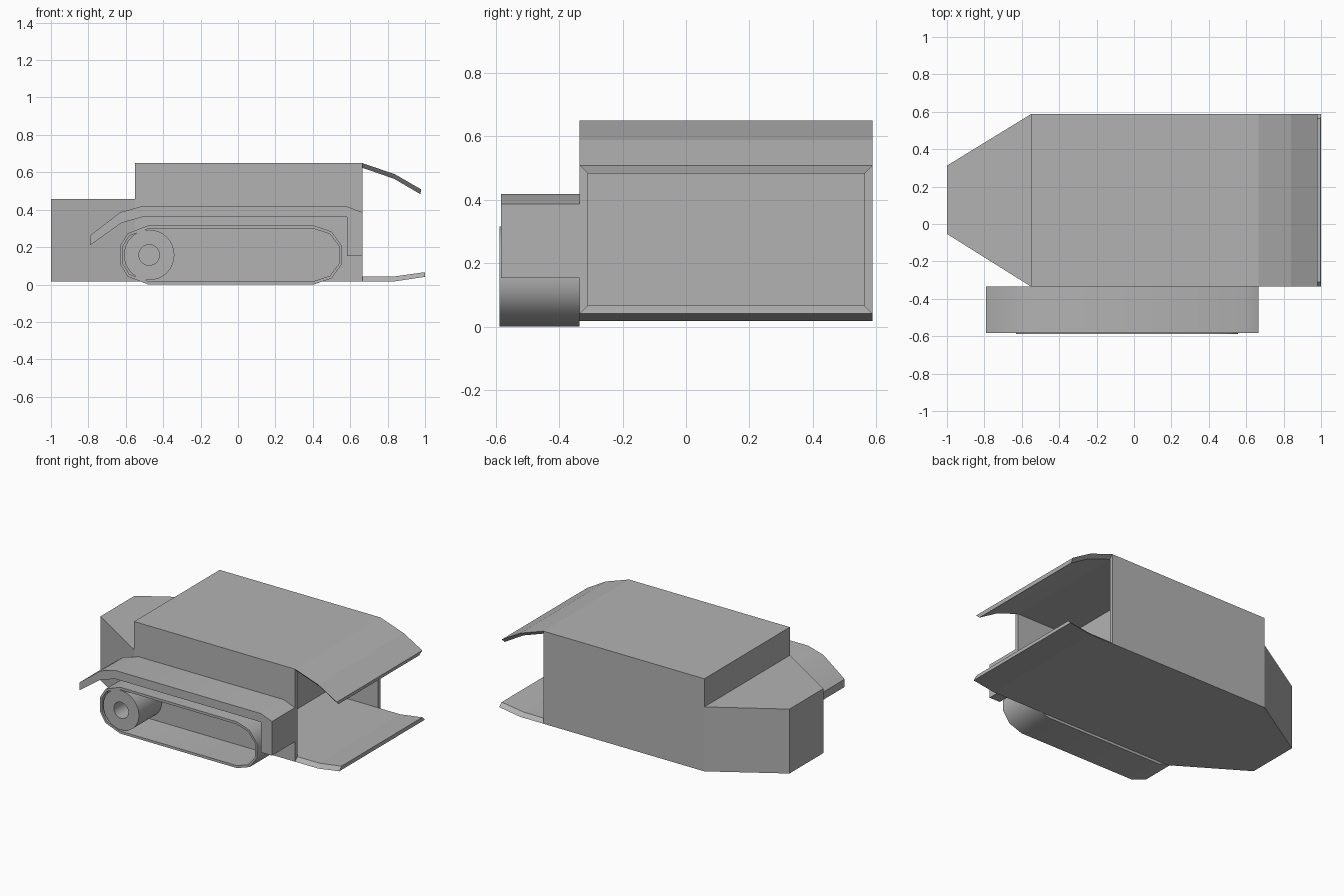
import bpy, bmesh, math
from mathutils import Vector

if "Cube" in bpy.data.objects:
    bpy.data.objects.remove(bpy.data.objects["Cube"])

Y0, Y1 = -0.335, 0.588     # hull sides
TRACK_Y = -0.583           # outer side of running gear

# Darker grey paint
paint = bpy.data.materials.new("dark_grey")
paint.diffuse_color = (0.45, 0.45, 0.45, 1)
paint.use_nodes = True
paint.node_tree.nodes["Principled BSDF"].inputs["Base Color"].default_value = paint.diffuse_color


def finish(name, bm):
    bmesh.ops.remove_doubles(bm, verts=bm.verts, dist=1e-5)
    bmesh.ops.recalc_face_normals(bm, faces=bm.faces)
    me = bpy.data.meshes.new(name)
    bm.to_mesh(me)
    bm.free()
    me.materials.append(paint)
    ob = bpy.data.objects.new(name, me)
    bpy.context.collection.objects.link(ob)
    return ob


def smooth(ob, angle):
    bpy.ops.object.select_all(action='DESELECT')
    bpy.context.view_layer.objects.active = ob
    ob.select_set(True)
    bpy.ops.object.shade_smooth_by_angle(angle=math.radians(angle))


def skin(name, sections, closed_ends=True):
    """Join matching closed cross-sections; without ends, wrap round to the first."""
    bm = bmesh.new()
    rings = [[bm.verts.new(p) for p in s] for s in sections]
    pairs = list(zip(rings, rings[1:]))
    if closed_ends:
        bm.faces.new(rings[0])
        bm.faces.new(rings[-1])
    else:
        pairs.append((rings[-1], rings[0]))
    for a, b in pairs:
        for i in range(len(a)):
            j = (i + 1) % len(a)
            bm.faces.new((a[i], a[j], b[j], b[i]))
    return finish(name, bm)


def band(name, outer, inner, ya, yb):
    """Closed ring of rectangular section between two xz outlines."""
    return skin(name, [[(o[0], ya, o[1]), (o[0], yb, o[1]), (i[0], yb, i[1]), (i[0], ya, i[1])]
                       for o, i in zip(outer, inner)], False)


# Main hull with a recessed rear compartment
bm = bmesh.new()
bmesh.ops.create_cube(bm, size=1)
for v in bm.verts:
    v.co = Vector((0.0575 + v.co.x * 1.215, (Y0 + Y1) / 2 + v.co.y * (Y1 - Y0), 0.333 + v.co.z * 0.632))
bm.normal_update()
rear = max(bm.faces, key=lambda f: f.calc_center_median().x)
bmesh.ops.inset_region(bm, faces=[rear], thickness=0.025, use_even_offset=True)
deep = bmesh.ops.extrude_discrete_faces(bm, faces=[rear])["faces"][0]
bmesh.ops.translate(bm, verts=deep.verts, vec=(-0.4, 0, 0))
finish("hull", bm)

# Tapered nose
plan = [(-0.55, Y0), (-0.55, Y1), (-1.0, 0.312), (-1.0, -0.053)]
skin("nose", [[(x, y, z) for x, y in plan] for z in (0.017, 0.457)])


# Upper and lower rear flaps, inner side narrower than the outer
def flap(name, outer, inner):
    t = 0.025
    skin(name, [[(o[0], Y0, o[1]), (o[0], Y1, o[1]), (i[0], Y1 - t, i[1]), (i[0], Y0 + t, i[1])]
                for o, i in zip(outer, inner)])


flap("upper_flap", [(0.665, 0.649), (0.84, 0.589), (0.98, 0.508)],
     [(0.665, 0.624), (0.835, 0.565), (0.975, 0.483)])
flap("lower_flap", [(0.665, 0.017), (0.84, 0.017), (1.0, 0.041)],
     [(0.665, 0.042), (0.83, 0.042), (0.998, 0.066)])

# Track fender
fender = [(-0.79, 0.263), (-0.63, 0.386), (-0.515, 0.418), (0.58, 0.418), (0.665, 0.386), (0.665, 0.153),
          (0.583, 0.153), (0.583, 0.36), (-0.515, 0.36), (-0.625, 0.328), (-0.79, 0.21)]
smooth(skin("fender", [[(x, y, z) for x, z in fender] for y in (TRACK_Y, Y0)]), 40)

# Track belt: upper half outline mirrored downwards
ZC = 0.158
half = [(-0.63, 0.05), (-0.59, 0.115), (-0.48, 0.158), (0.405, 0.158), (0.5, 0.125), (0.555, 0.05)]
half_in = [(-0.617, 0.046), (-0.58, 0.103), (-0.477, 0.141), (0.402, 0.141), (0.49, 0.112), (0.541, 0.046)]


def full(pts):
    return [(x, ZC + z) for x, z in pts] + [(x, ZC - z) for x, z in reversed(pts)]


smooth(band("track_belt", full(half), full(half_in), -0.588, Y0), 40)


# Drive wheel with hub hole
def circle(r, n=32):
    return [(-0.475 + r * math.cos(2 * math.pi * k / n), 0.158 + r * math.sin(2 * math.pi * k / n))
            for k in range(n)]


smooth(band("drive_wheel", circle(0.135), circle(0.055), TRACK_Y, Y0), 30)
